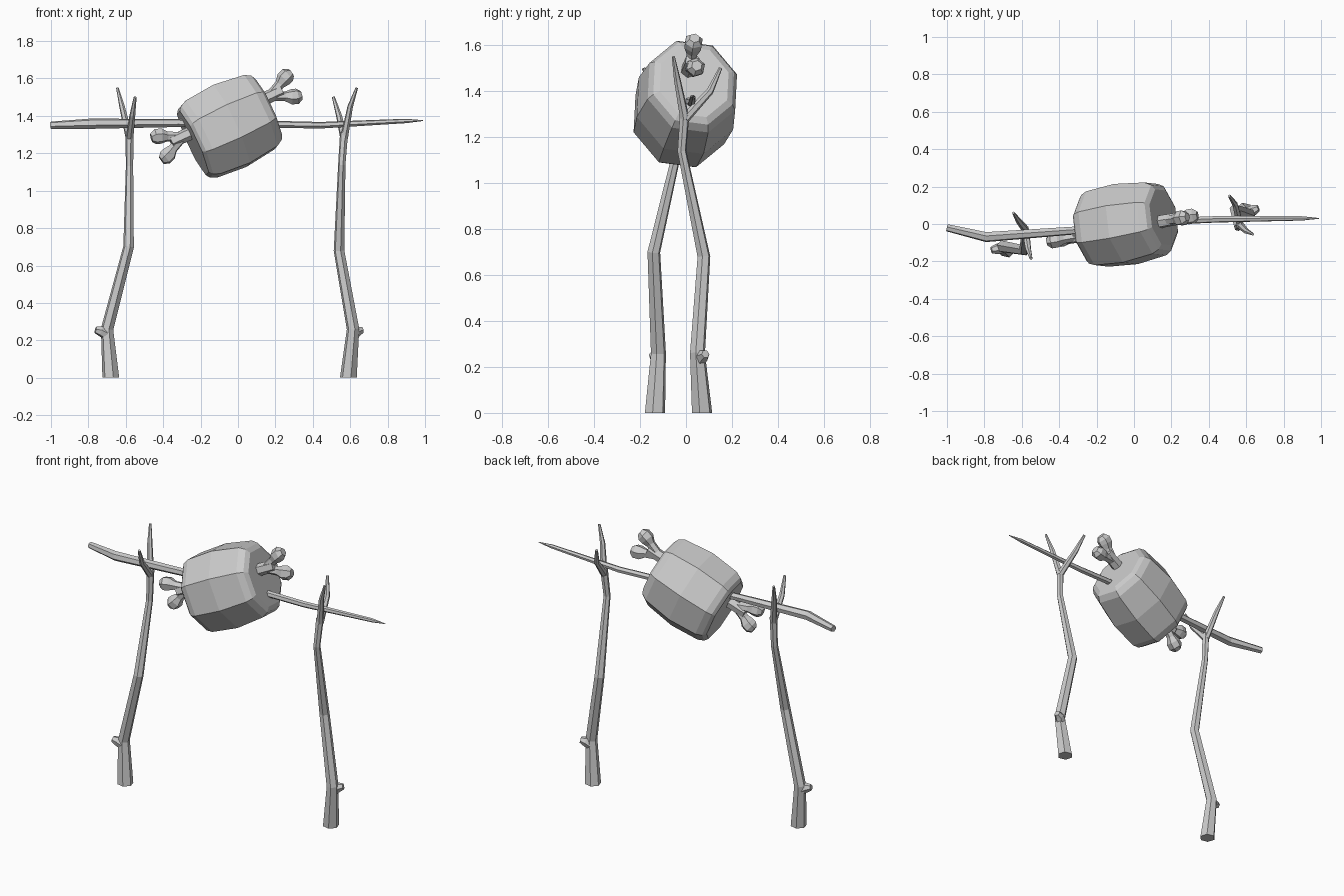
import bpy, bmesh
from math import radians, cos, sin, tau
from mathutils import Vector, Matrix

if "Cube" in bpy.data.objects:
    bpy.data.objects.remove(bpy.data.objects["Cube"])


def add_tube(bm, path, sides=6, turn=0.3):
    """Closed low-poly limb through (x, y, z, radius) stations."""
    pts = [Vector(p[:3]) for p in path]
    last = len(pts) - 1
    up, rings = None, []
    for i, p in enumerate(pts):
        if i in (0, last) and abs(pts[-1].x - pts[0].x) < 0.3 and p.z == 0:
            t = Vector((0, 0, 1))          # feet are cut level
        else:
            t = (pts[min(i + 1, last)] - pts[max(i - 1, 0)]).normalized()
        if up is None:
            up = Vector((0, 1, 0)) if abs(t.y) < 0.8 else Vector((1, 0, 0))
        up = (up - t * up.dot(t)).normalized()
        side = t.cross(up)
        rings.append([bm.verts.new(p + path[i][3] * (
            up * cos(tau * k / sides + turn) + side * sin(tau * k / sides + turn)))
            for k in range(sides)])
    for a, b in zip(rings, rings[1:]):
        for k in range(sides):
            j = (k + 1) % sides
            bm.faces.new((a[k], a[j], b[j], b[k]))
    bm.faces.new(rings[0])
    bm.faces.new(rings[-1])


def finish(name, bm, matrix=Matrix()):
    bmesh.ops.recalc_face_normals(bm, faces=bm.faces)
    me = bpy.data.meshes.new(name)
    bm.to_mesh(me)
    bm.free()
    ob = bpy.data.objects.new(name, me)
    ob.matrix_world = matrix
    bpy.context.collection.objects.link(ob)
    return ob


def limbs(name, paths, matrix=Matrix(), sides=6):
    bm = bmesh.new()
    for p in paths:
        add_tube(bm, p, sides)
    return finish(name, bm, matrix)


# Forked posts: trunk, two prongs, knot near the foot
limbs("left_post", [
    [(-.68, -.135, 0, .046), (-.70, -.12, .26, .034), (-.585, -.14, .70, .029),
     (-.58, -.04, 1.13, .02), (-.58, -.03, 1.31, .022)],
    [(-.58, -.03, 1.28, .021), (-.62, .02, 1.45, .015), (-.645, .06, 1.55, .007)],
    [(-.58, -.03, 1.28, .021), (-.565, -.135, 1.40, .016), (-.55, -.185, 1.50, .008)],
    [(-.70, -.125, .23, .03), (-.735, -.135, .25, .028), (-.762, -.14, .256, .018)],
])
limbs("right_post", [
    [(.59, .07, 0, .046), (.615, .05, .26, .034), (.54, .078, .68, .029),
     (.555, -.018, 1.14, .02), (.567, -.005, 1.31, .022)],
    [(.567, -.005, 1.28, .021), (.60, -.038, 1.45, .015), (.635, -.055, 1.55, .007)],
    [(.567, -.005, 1.28, .021), (.54, .105, 1.40, .016), (.51, .15, 1.50, .008)],
    [(.615, .06, .23, .03), (.64, .075, .25, .028), (.665, .085, .256, .018)],
])

# Crooked spit with a sharpened end
limbs("spit", [[(-1, -.02, 1.35, .02), (-.79, -.07, 1.358, .028),
                (-.32, -.035, 1.362, .022), (.2, .015, 1.355, .019),
                (.44, .025, 1.35, .018), (.9, .03, 1.373, .012), (.99, .03, 1.375, .002)]])

# Tilted frame shared by meat and bone, long axis on local x
tilt = (Matrix.Translation((-.043, 0, 1.347)) @ Matrix.Rotation(radians(10), 4, 'Z')
        @ Matrix.Rotation(radians(-24.6), 4, 'Y'))

# Meat: eight-sided barrel with bevelled ends
bm = bmesh.new()
rings = []
for a, r in [(-.222, .195), (-.205, .218), (-.17, .235), (0, .25),
             (.175, .227), (.21, .205), (.225, .175)]:
    rings.append([bm.verts.new((a, -.92 * r * cos(radians(45 * k - 15)),
                                r * sin(radians(45 * k - 15)))) for k in range(8)])
for a, b in zip(rings, rings[1:]):
    for k in range(8):
        j = (k + 1) % 8
        bm.faces.new((a[k], a[j], b[j], b[k]))
bm.faces.new(rings[0])
bm.faces.new(rings[-1])
finish("meat", bm, tilt)

# Bone: shaft with two knuckles on each end
paths = [[(-.33, 0, 0, .034), (-.22, 0, 0, .036), (.22, 0, 0, .036), (.33, 0, 0, .034)]]
for end in (-1, 1):
    for s in (-1, 1):
        paths.append([(end * .27, 0, s * .005, .026), (end * .335, 0, s * .035, .027),
                      (end * .365, 0, s * .052, .042), (end * .395, 0, s * .062, .042),
                      (end * .418, 0, s * .066, .024)])
limbs("bone", paths, tilt @ Matrix.Translation((0, -.02, .055)))
